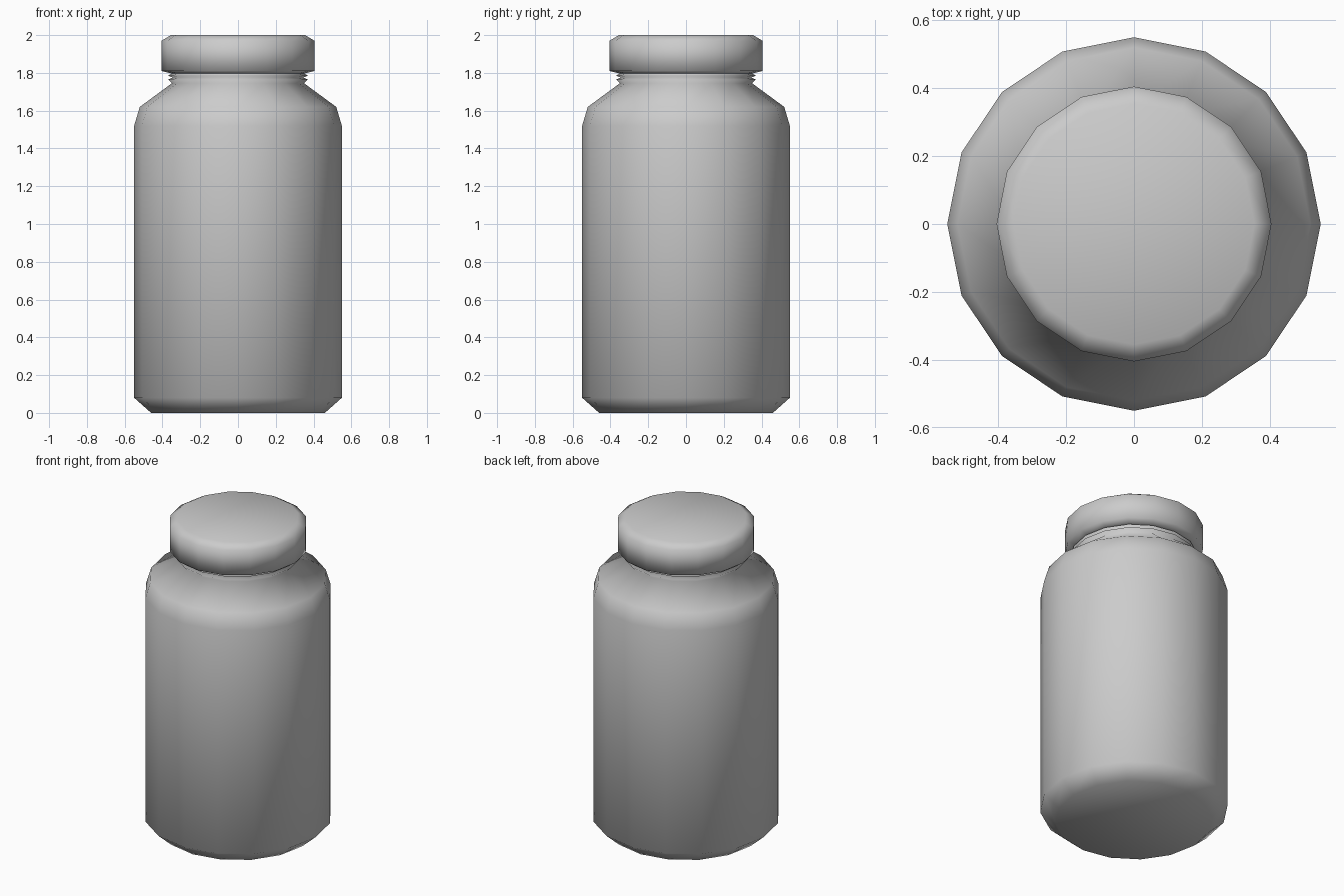
import bpy, bmesh, math

if "Cube" in bpy.data.objects:
    bpy.data.objects.remove(bpy.data.objects["Cube"])

SIDES = 16


def lathe(name, profile, cap_start, cap_end):
    """Revolve (radius, height) points around z, optionally closing the ends."""
    bm = bmesh.new()
    rings = []
    for r, z in profile:
        rings.append([bm.verts.new((r * math.cos(2 * math.pi * i / SIDES),
                                    r * math.sin(2 * math.pi * i / SIDES), z))
                      for i in range(SIDES)])
    for a, b in zip(rings, rings[1:]):
        for i in range(SIDES):
            j = (i + 1) % SIDES
            bm.faces.new((a[i], a[j], b[j], b[i]))
    if cap_start:
        bm.faces.new(rings[0][::-1])
    if cap_end:
        bm.faces.new(rings[-1])
    bmesh.ops.recalc_face_normals(bm, faces=bm.faces)
    mesh = bpy.data.meshes.new(name)
    bm.to_mesh(mesh)
    bm.free()
    mesh.shade_smooth()
    obj = bpy.data.objects.new(name, mesh)
    bpy.context.collection.objects.link(obj)
    return obj


# Bottle body with bevelled base, sloped shoulder and ridged neck
lathe("bottle", [(0.46, 0), (0.55, 0.08), (0.55, 1.52), (0.52, 1.62),
                 (0.35, 1.745), (0.37, 1.765), (0.345, 1.775),
                 (0.37, 1.785), (0.345, 1.80), (0.34, 1.88)], True, True)

# Screw cap with bevelled top edge
lathe("cap", [(0.345, 1.795), (0.405, 1.81), (0.405, 1.97), (0.355, 2.0)],
      True, True)
